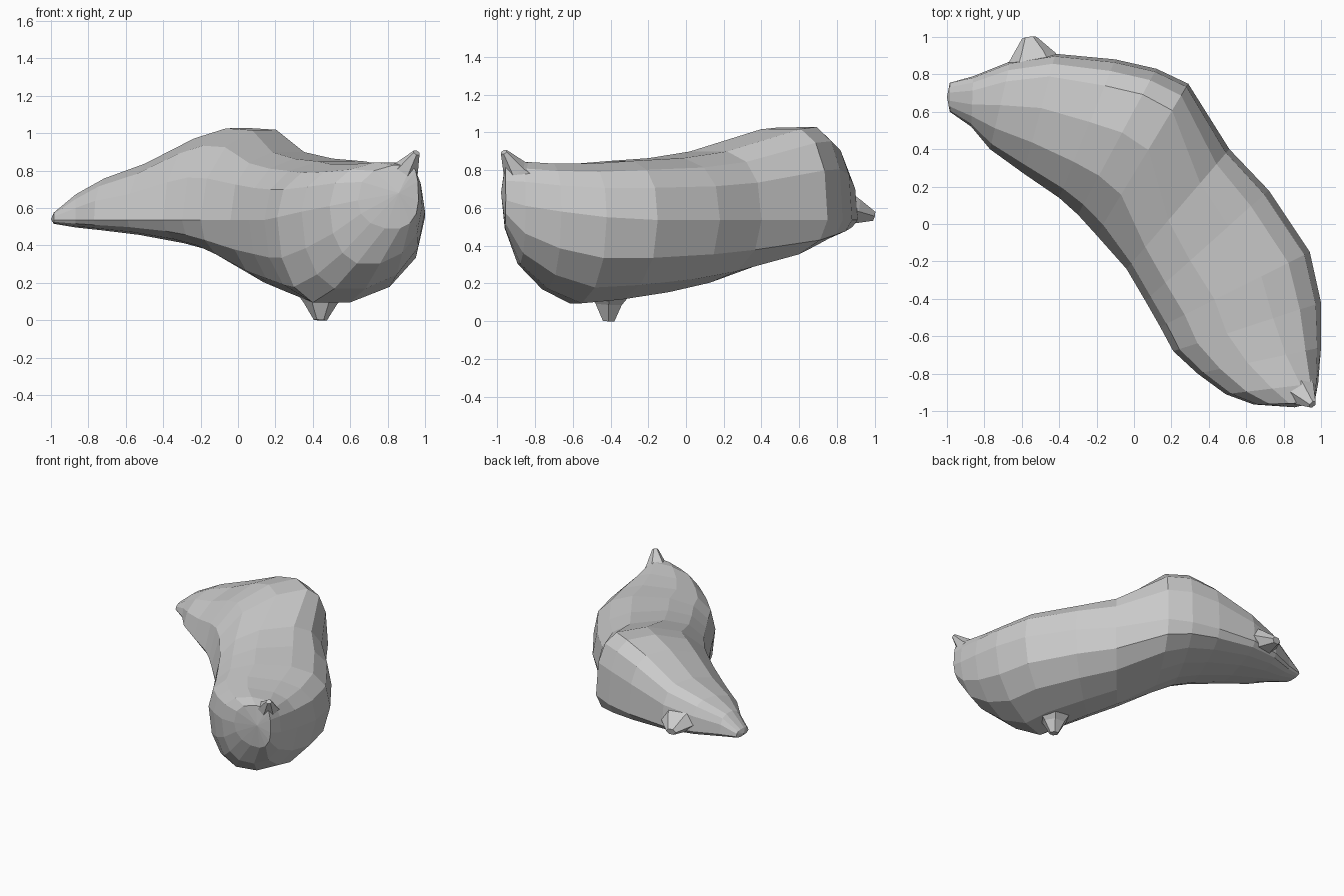
import bpy, bmesh
from math import sin, cos, pi
from mathutils import Vector

if "Cube" in bpy.data.objects:
    bpy.data.objects.remove(bpy.data.objects["Cube"])

SIDES = 14

def spow(v, e):
    return abs(v) ** e * (1 if v >= 0 else -1)

def make(name, bm):
    bmesh.ops.recalc_face_normals(bm, faces=bm.faces)
    me = bpy.data.meshes.new(name)
    bm.to_mesh(me)
    bm.free()
    ob = bpy.data.objects.new(name, me)
    bpy.context.collection.objects.link(ob)
    return ob

# Body stations: left x,y | right x,y | bottom z, top z | crest position
stations = [
    (-.985, .6, -.985, .755, .515, .575, .5),
    (-.87, .52, -.86, .79, .495, .675, .58),
    (-.77, .4, -.66, .87, .48, .76, .66),
    (-.59, .27, -.42, .91, .455, .84, .72),
    (-.4, .14, -.1, .88, .41, .975, .72),
    (-.3, .05, .12, .83, .37, 1.03, .74),
    (-.2, -.06, .29, .75, .31, 1.02, .74),
    (-.04, -.24, .51, .4, .2, .9, .58),
    (.06, -.41, .72, .18, .15, .865, .52),
    (.14, -.55, .94, -.15, .11, .85, .52),
    (.21, -.68, 1, -.42, .09, .835, .52),
    (.34, -.8, 1, -.66, .165, .835, .58),
    (.49, -.91, .985, -.85, .3, .845, .72),
    (.64, -.965, .965, -.955, .49, .83, .84),
]

bm = bmesh.new()
rings = []
for n, (lx, ly, rx, ry, zb, zt, crest) in enumerate(stations):
    zm = .535 + .03 * max(0, n - 9.5)           # widest height rises at the front end
    keel = .5 - .018 * max(0, min(n - 5, 15 - n)) * 2 if n < 13 else .6
    left_round = .95 if n < 7 else .8
    ring = []
    for i in range(SIDES):
        a = 2 * pi * i / SIDES
        ca, sa = cos(a), sin(a)
        e = (.75 if ca > 0 else left_round) if sa > 0 else .92
        c, s = spow(ca, e), spow(sa, e) if i % (SIDES // 2) else 0
        f = crest if s > 0 else keel
        u = f + c * ((1 - f) if c > 0 else f)
        z = zm + s * 1.015 * ((zt - zm) if s > 0 else (zm - zb))
        ring.append(bm.verts.new((lx + (rx - lx) * u, ly + (ry - ly) * u, z)))
    rings.append(ring)
for a, b in zip(rings, rings[1:]):
    for i in range(SIDES):
        j = (i + 1) % SIDES
        bm.faces.new((a[i], a[j], b[j], b[i]))
# blunt pointed caps
for ring, p in ((rings[0], (-1, .68, .54)), (rings[-1], (.86, -.98, .68))):
    tip = bm.verts.new(p)
    for i in range(SIDES):
        bm.faces.new((ring[i], ring[(i + 1) % SIDES], tip))
make("body", bm)

# Tapered nub: three stations from base to tip, each a radius pair
def nub(name, base, mid, tip, radii):
    bm = bmesh.new()
    base, mid, tip = Vector(base), Vector(mid), Vector(tip)
    axis = (tip - base).normalized()
    up = Vector((0, 0, 1)) if abs(axis.z) < .9 else Vector((0, 1, 0))
    side = axis.cross(up).normalized()
    up = side.cross(axis)
    rs = []
    for p, (w, h) in zip((base, mid, tip), radii):
        rs.append([bm.verts.new(p + side * w * cos(k * pi / 3) + up * h * sin(k * pi / 3))
                   for k in range(6)])
    for a, b in zip(rs, rs[1:]):
        for i in range(6):
            bm.faces.new((a[i], a[(i + 1) % 6], b[(i + 1) % 6], b[i]))
    bm.faces.new(rs[0])
    bm.faces.new(rs[-1])
    return make(name, bm)

nub("bottom_nub", (.45, -.4, .18), (.44, -.41, .09), (.44, -.41, 0), ((.17, .15), (.09, .08), (.035, .035)))
nub("front_horn", (.82, -.82, .7), (.905, -.91, .805), (.955, -.965, .895), ((.16, .14), (.075, .065), (.022, .018)))
nub("rear_fin", (-.53, .78, .61), (-.54, .9, .58), (-.56, .995, .555), ((.2, .13), (.12, .075), (.04, .028)))
